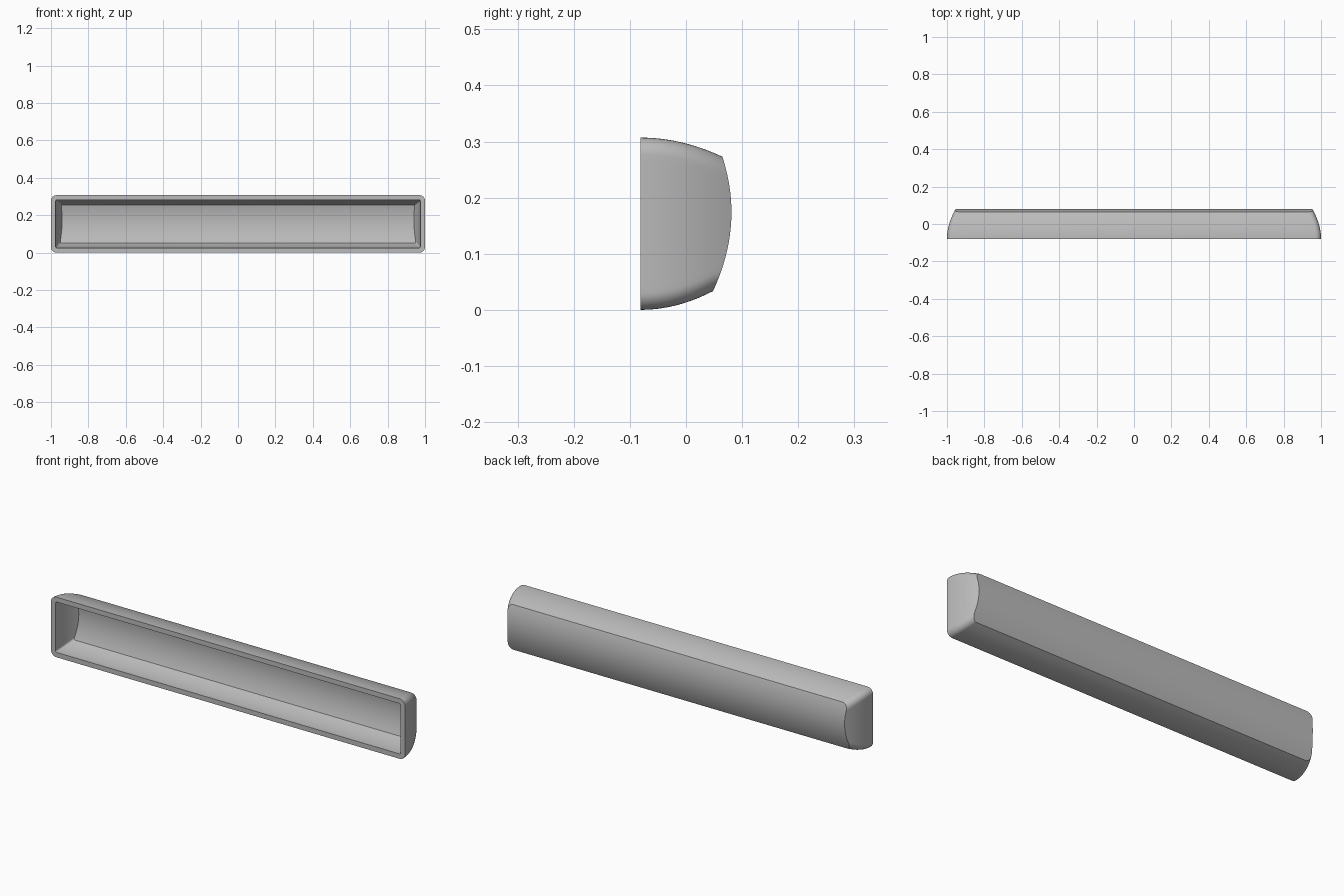
import bpy
import bmesh
import math

cube = bpy.data.objects.get("Cube")
if cube:
    bpy.data.objects.remove(cube)

FRONT = -0.081          # plane of the open rim
HEIGHT = 0.307
DEPTH_STEPS = 10
CORNER_STEPS = 8
SIDE_STEPS = 20

grey = bpy.data.materials.new("light grey plastic")
grey.use_nodes = True
grey.diffuse_color = (0.5, 0.5, 0.5, 1)
grey.node_tree.nodes["Principled BSDF"].inputs["Base Color"].default_value = (0.5, 0.5, 0.5, 1)


def crown(z, thickness):
    """Depth of the arched back at height z."""
    return 0.081 - thickness - 1.66 * (z - 0.174) ** 2


def half_section(y, wall, radius):
    """Right half of the rounded rectangle at depth y, from bottom to top."""
    u = (y - FRONT) ** 2
    half = 1 - wall - 1.8 * u
    low = wall + 2.0 * u
    high = HEIGHT - wall - 1.6 * u
    x, z0, z1 = half - radius, low + radius, high - radius
    pts = []
    for i in range(CORNER_STEPS + 1):
        a = math.radians(-90 + 90 * i / CORNER_STEPS)
        pts.append((x + radius * math.cos(a), z0 + radius * math.sin(a)))
    for i in range(1, SIDE_STEPS):
        pts.append((half, z0 + (z1 - z0) * i / SIDE_STEPS))
    for i in range(CORNER_STEPS + 1):
        a = math.radians(90 * i / CORNER_STEPS)
        pts.append((x + radius * math.cos(a), z1 + radius * math.sin(a)))
    return pts


def add_shell(bm, wall, thickness, radius):
    """Curved walls closed by an arched back; returns the front ring."""
    count = len(half_section(FRONT, wall, radius))
    ends = []
    for j in range(count):
        y = 0.05
        for _ in range(12):     # settle where the wall meets the crown
            y = crown(half_section(y, wall, radius)[j][1], thickness)
        ends.append(y)
    rings = []
    for s in range(DEPTH_STEPS + 1):
        right, left = [], []
        for j, end in enumerate(ends):
            y = FRONT + (end - FRONT) * s / DEPTH_STEPS
            x, z = half_section(y, wall, radius)[j]
            right.append(bm.verts.new((x, y, z)))
            left.append(bm.verts.new((-x, y, z)))
        rings.append(right + left[::-1])
    for a, b in zip(rings, rings[1:]):
        bridge(bm, a, b)
    back, n = rings[-1], 2 * count
    for i in range(count - 1):
        bm.faces.new((back[i], back[i + 1], back[n - 2 - i], back[n - 1 - i]))
    return rings[0]


def bridge(bm, a, b):
    n = len(a)
    for i in range(n):
        k = (i + 1) % n
        bm.faces.new((a[i], a[k], b[k], b[i]))


# Hollow long key cap: outer shell, inner shell and flat front rim
bm = bmesh.new()
outer = add_shell(bm, 0, 0, 0.03)
inner = add_shell(bm, 0.025, 0.023, 0.008)
bridge(bm, outer, inner)
bmesh.ops.recalc_face_normals(bm, faces=bm.faces)
mesh = bpy.data.meshes.new("long_key_cap")
bm.to_mesh(mesh)
bm.free()
mesh.materials.append(grey)
cap = bpy.data.objects.new("long_key_cap", mesh)
bpy.context.collection.objects.link(cap)
bpy.ops.object.select_all(action='DESELECT')
cap.select_set(True)
bpy.context.view_layer.objects.active = cap
bpy.ops.object.shade_smooth_by_angle(angle=math.radians(30))
